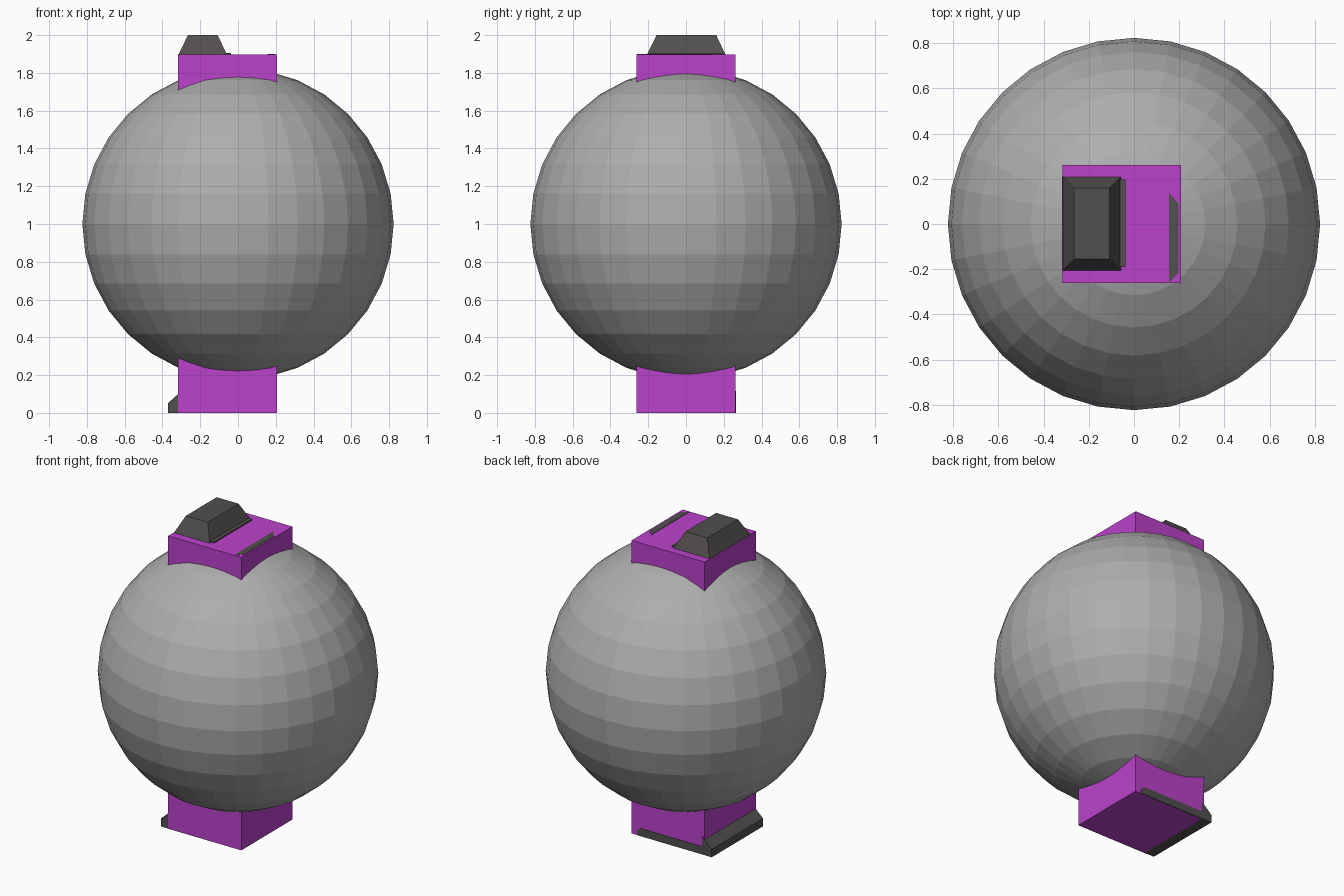
import bpy, bmesh, math

if "Cube" in bpy.data.objects:
    bpy.data.objects.remove(bpy.data.objects["Cube"])


def material(name, rgb):
    m = bpy.data.materials.new(name)
    m.diffuse_color = (*rgb, 1)
    m.use_nodes = True
    m.node_tree.nodes["Principled BSDF"].inputs["Base Color"].default_value = m.diffuse_color
    return m


GREY = material("light grey", (0.42, 0.42, 0.42))
MAGENTA = material("magenta", (0.50, 0.054, 0.60))
DARK = material("dark grey", (0.085, 0.079, 0.076))


def finish(name, bm, mat):
    bmesh.ops.recalc_face_normals(bm, faces=bm.faces)
    mesh = bpy.data.meshes.new(name)
    bm.to_mesh(mesh)
    bm.free()
    mesh.materials.append(mat)
    ob = bpy.data.objects.new(name, mesh)
    bpy.context.collection.objects.link(ob)
    return ob


def loft(name, lower, upper, mat):
    """Solid between two closed loops with the same number of points."""
    bm = bmesh.new()
    a = [bm.verts.new(p) for p in lower]
    b = [bm.verts.new(p) for p in upper]
    n = len(a)
    bm.faces.new(a)
    bm.faces.new(b)
    for i in range(n):
        j = (i + 1) % n
        bm.faces.new((a[i], a[j], b[j], b[i]))
    return finish(name, bm, mat)


def rect(x0, x1, y0, y1, z):
    return [(x0, y0, z), (x1, y0, z), (x1, y1, z), (x0, y1, z)]


# Round faceted body
bm = bmesh.new()
bmesh.ops.create_uvsphere(bm, u_segments=32, v_segments=16, radius=0.824)
bmesh.ops.translate(bm, verts=bm.verts, vec=(0, 0, 1))
finish("round_body", bm, GREY)

# Square post running through the body
loft("square_post", rect(-0.317, 0.207, -0.262, 0.262, 0),
     rect(-0.317, 0.207, -0.262, 0.262, 1.897), MAGENTA)

# Tapered cap on top
loft("top_cap", rect(-0.318, -0.055, -0.21, 0.212, 1.89),
     rect(-0.265, -0.108, -0.155, 0.16, 2.0), DARK)

# Narrow ledge beside the cap
loft("cap_ledge", rect(-0.10, -0.038, -0.19, 0.198, 1.89),
     rect(-0.10, -0.038, -0.19, 0.198, 1.905), DARK)

# Flush strip on the right of the post top
strip = [(0.155, -0.26), (0.197, -0.215), (0.197, 0.09), (0.155, 0.138)]
loft("top_strip", [(x, y, 1.893) for x, y in strip],
     [(x, y, 1.899) for x, y in strip], DARK)

# Wedge foot on the left, with a thin edge showing on the back
profile = [(-0.37, 0), (-0.30, 0), (-0.30, 0.115), (-0.37, 0.052)]
loft("foot_wedge", [(x, -0.26, z) for x, z in profile],
     [(x, 0.265, z) for x, z in profile], DARK)
edge = [(-0.31, 0), (0.165, 0), (0.165, 0.03), (0.145, 0.05), (-0.31, 0.05)]
loft("foot_back_edge", [(x, 0.258, z) for x, z in edge],
     [(x, 0.265, z) for x, z in edge], DARK)
